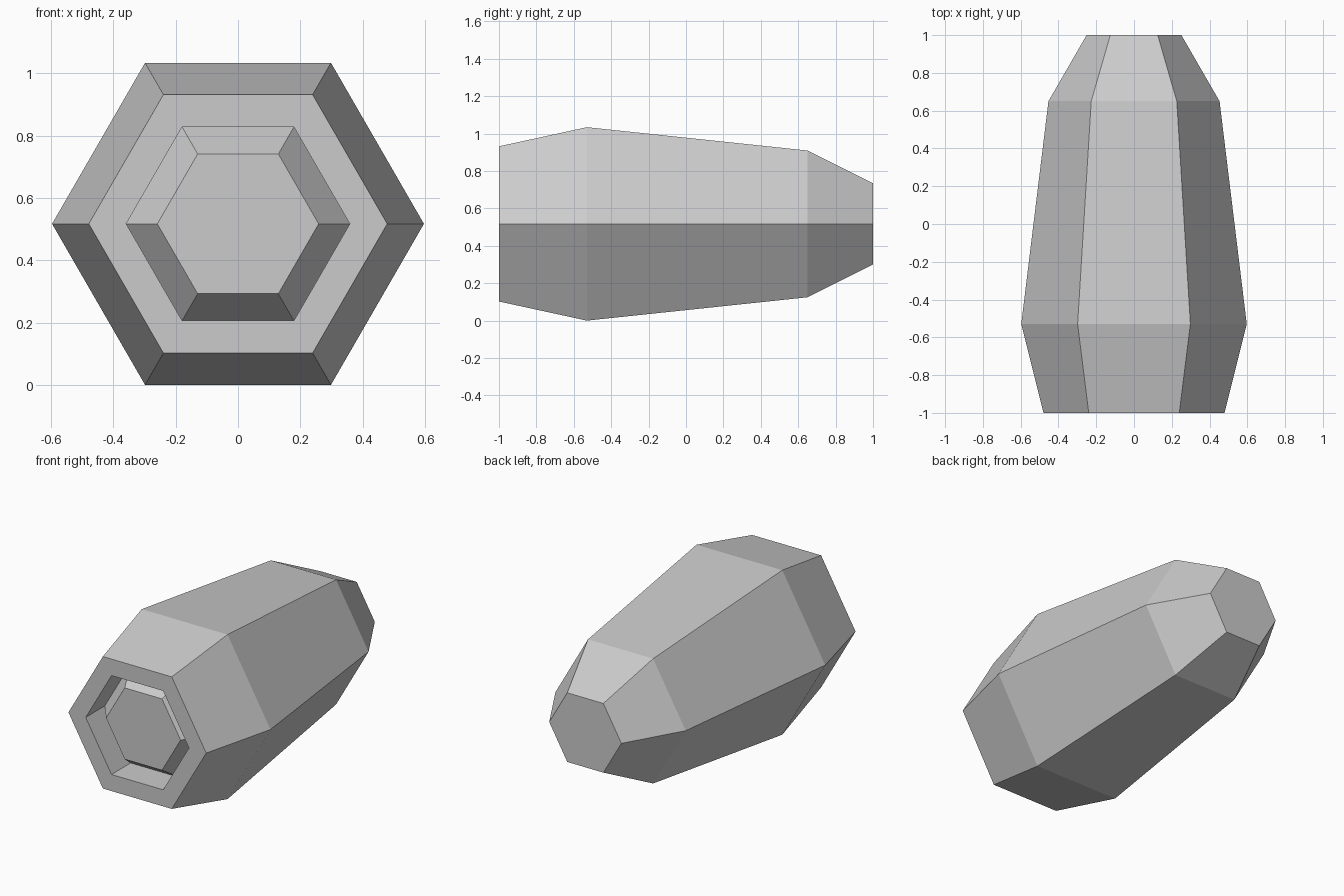
import bpy
import bmesh
from math import cos, sin, pi

cube = bpy.data.objects.get("Cube")
if cube:
    bpy.data.objects.remove(cube, do_unlink=True)

SIDES = 6
AXIS_Z = 0.517

grey = bpy.data.materials.new("plain_grey")
grey.use_nodes = True
colour = (0.6, 0.6, 0.6, 1.0)
grey.diffuse_color = colour
grey.node_tree.nodes["Principled BSDF"].inputs["Base Color"].default_value = colour

# (radius, y) from the rear cap, along the shell, into the recess and up its boss
PROFILE = [
    (0.251, 1.0),
    (0.453, 0.65),
    (0.597, -0.53),
    (0.479, -1.0),
    (0.359, -1.0),
    (0.359, -0.81),
    (0.259, -0.94),
]


def hex_ring(bm, radius, y):
    angles = [2 * pi * i / SIDES for i in range(SIDES)]
    return [bm.verts.new((radius * cos(a), y, AXIS_Z + radius * sin(a))) for a in angles]


# Tapered hexagonal shell with a recessed front
bm = bmesh.new()
rings = [hex_ring(bm, r, y) for r, y in PROFILE]
for a, b in zip(rings, rings[1:]):
    for i in range(SIDES):
        j = (i + 1) % SIDES
        bm.faces.new((a[i], a[j], b[j], b[i]))

# Rear cap and boss face
bm.faces.new(rings[0])
bm.faces.new(rings[-1])
bmesh.ops.recalc_face_normals(bm, faces=bm.faces[:])

mesh = bpy.data.meshes.new("hexagonal_body")
bm.to_mesh(mesh)
bm.free()
mesh.materials.append(grey)
body = bpy.data.objects.new("hexagonal_body", mesh)
bpy.context.collection.objects.link(body)
